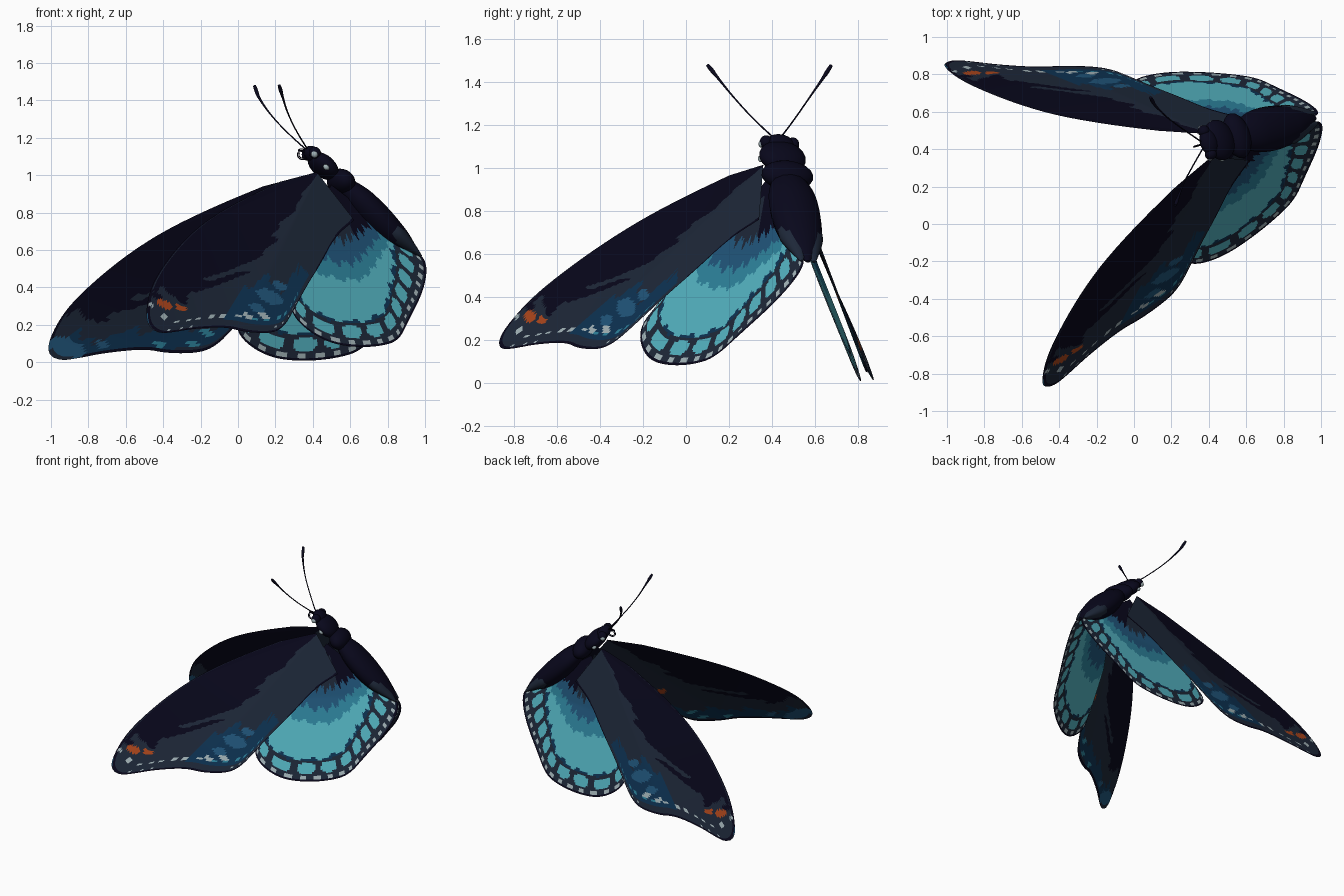
import bpy, bmesh, math
from mathutils import Vector, Matrix

cube = bpy.data.objects.get("Cube")
if cube:
    bpy.data.objects.remove(cube, do_unlink=True)

# Colours
def linear(c):
    return c / 12.92 if c <= 0.04045 else ((c + 0.055) / 1.055) ** 2.4

def material(name, hexcode):
    rgb = [linear(int(hexcode[i:i + 2], 16) / 255) for i in (0, 2, 4)]
    m = bpy.data.materials.new(name)
    m.use_nodes = True
    m.diffuse_color = (*rgb, 1)
    m.node_tree.nodes["Principled BSDF"].inputs["Base Color"].default_value = (*rgb, 1)
    return m

PALETTE = [material(*p) for p in (
    ("navy black", "08071B"), ("slate", "1D2738"), ("deep blue", "0D3252"),
    ("mid blue", "20557A"), ("teal", "2D829B"), ("light teal", "53B2C0"),
    ("pale grey", "A3B4B8"), ("orange", "AB451B"))]
NAVY, SLATE, DEEP, MID, TEAL, LIGHT, PALE, ORANGE = range(8)

# Body frame: the symmetry plane, the heading and the back
SIDE = Vector((-0.294, 0.952, -0.08)).normalized()
HEADING = Vector((-0.72, -0.17, 0.67))
HEADING = (HEADING - SIDE * HEADING.dot(SIDE)).normalized()
BACK = SIDE.cross(HEADING)
FRAME = Matrix((HEADING, SIDE, BACK)).transposed().to_4x4()

def mirror(p):
    return p + SIDE * 2 * (0.204 - p.dot(SIDE))

def centred(*p):
    p = Vector(p)
    return p + SIDE * (0.21 - p.dot(SIDE))

def link(name, data, mats):
    for m in mats:
        data.materials.append(m)
    ob = bpy.data.objects.new(name, data)
    bpy.context.collection.objects.link(ob)
    return ob

def finish(name, bm, mats):
    mesh = bpy.data.meshes.new(name)
    for face in bm.faces:
        face.smooth = True
    bm.to_mesh(mesh)
    bm.free()
    link(name, mesh, mats)

def ellipsoid(name, centre, radii, mat=NAVY):
    bm = bmesh.new()
    xf = Matrix.Translation(centre) @ FRAME @ Matrix.Diagonal((*radii, 1))
    bmesh.ops.create_uvsphere(bm, u_segments=24, v_segments=14, radius=1, matrix=xf)
    finish(name, bm, [PALETTE[mat]])

def tube(name, points, radii, size, flat=1, mat=NAVY):
    space = FRAME @ Matrix.Diagonal((1, 1, flat, 1))
    cu = bpy.data.curves.new(name, "CURVE")
    cu.dimensions = "3D"
    cu.bevel_depth = size
    cu.use_fill_caps = True
    sp = cu.splines.new("NURBS")
    sp.points.add(len(points) - 1)
    for knot, p, r in zip(sp.points, points, radii):
        knot.co = (*(space.inverted() @ p), 1)
        knot.radius = r
    sp.use_endpoint_u = True
    sp.order_u = 3
    link(name, cu, [PALETTE[mat]]).matrix_world = space

# Wing outlines as (y, z), fanned out from a root
def smooth_outline(pts, count):
    pts = [Vector(p) for p in pts]
    for _ in range(2):
        cut = [pts[0]]
        for a, b in zip(pts, pts[1:]):
            cut += [a.lerp(b, 0.25), a.lerp(b, 0.75)]
        pts = cut + [pts[-1]]
    lengths = [(b - a).length for a, b in zip(pts, pts[1:])]
    step = sum(lengths) / count
    out, k, done = [], 0, 0.0
    for i in range(count + 1):
        while k < len(lengths) - 1 and done + lengths[k] < i * step:
            done += lengths[k]
            k += 1
        out.append(pts[k].lerp(pts[k + 1], min(1, (i * step - done) / lengths[k])))
    return out

def wobble(t):
    return math.sin(t * 47) + 0.7 * math.sin(t * 113 + 1)

def fore_place(y, z):
    reach, slope = 0.36 - y, (1.01 - z) / max(0.36 - y, 0.001)
    front = min(1, max(0, 1 - (slope - 0.45) / 0.5))
    bow = 0.06 * math.sin(math.pi * min(reach / 1.2, 1)) * front
    return Vector((0.847 + 1.314 * y - 0.884 * z - bow, y, z))

def fore_under_place(y, z):
    return fore_place(y, z) - Vector((0.008, 0, 0))

def hind_place(y, z):
    root = max(0, z - 0.6) / 0.3
    return Vector((0.798 + 1.285 * y - 0.916 * z + 0.07 * root, y, z))

# Dots as (y, z, radius, colour)
DOTS = [(-0.725, 0.31, 0.027, ORANGE), (-0.67, 0.293, 0.018, ORANGE),
        (-0.725, 0.355, 0.02, NAVY), (-0.64, 0.33, 0.02, NAVY),
        (-0.76, 0.38, 0.013, PALE), (-0.79, 0.31, 0.014, PALE), (-0.77, 0.25, 0.013, PALE),
        (-0.37, 0.25, 0.02, PALE), (-0.44, 0.25, 0.016, PALE),
        (-0.28, 0.35, 0.045, MID), (-0.37, 0.29, 0.026, MID), (-0.2, 0.41, 0.025, MID)]
UNDER_DOTS = [(-0.1, 0.47, 0.028, ORANGE), (-0.8, 0.22, 0.055, MID), (-0.68, 0.22, 0.022, MID),
              (-0.5, 0.21, 0.018, TEAL), (-0.4, 0.2, 0.02, TEAL), (-0.33, 0.25, 0.018, TEAL)]

def dot_at(dots, y, z):
    return next((d[3] for d in dots if math.hypot(y - d[0], z - d[1]) < d[2]), None)

def is_navy(reach, slope, t):
    return reach < 1.08 and slope < 0.85 - 0.46 * (max(reach, 0.55) - 0.55) + 0.03 * wobble(t)

def fore_colour(u, v, margin, y, z):
    reach, slope = 0.36 - y, (1.01 - z) / (0.36 - y)
    dot = dot_at(DOTS, y, z)
    if dot is not None:
        return dot
    if is_navy(reach, slope, 0.6 * v + 0.5 * u):
        return SLATE if margin < 0.01 else NAVY
    if margin < 0.012:
        return NAVY
    if 0.66 < slope < 1.25 and 0.085 < margin < 0.108 and (u * 50) % 1 < 0.42:
        return PALE if slope < 0.95 else TEAL
    if 0.68 < slope < 1.25 and 0.025 < margin < 0.036 and (u * 50) % 1 < 0.2:
        return PALE
    if slope > 0.86 and 0.06 < margin < 0.36 + 0.05 * wobble(u * 2) and 0.4 < reach < 1:
        return DEEP
    return SLATE

def fore_under_colour(u, v, margin, y, z):
    reach, slope = 0.36 - y, (1.01 - z) / (0.36 - y)
    dot = dot_at(UNDER_DOTS, y, z)
    if dot is not None:
        return dot
    if margin < 0.012 or is_navy(reach, slope, 0.6 * v + 0.5 * u):
        return NAVY
    return DEEP if 0.66 < slope < 1.3 and 0.03 < margin < 0.15 + 0.03 * wobble(u * 2) else SLATE

def hind_colour(u, v, margin, y, z):
    jag = 0.012 * wobble(u * 1.3)
    if margin < 0.01 or (u > 0.95 and v < 0.88):
        return NAVY
    if margin < 0.045:
        return PALE if 0.015 < margin < 0.034 and (u * 20) % 1 < 0.42 else SLATE
    if margin < 0.14:
        cell = abs((u * 11) % 1 - 0.5) / 0.37
        row = abs(margin - 0.09) / 0.036
        return LIGHT if cell ** 3 + row ** 3 < 1 else SLATE
    if margin < 0.155 + jag:
        return DEEP
    for mat, start, slant, rough in ((LIGHT, 0.55, 0.1, 1), (TEAL, 0.44, 0.12, 1.6), (MID, 0.27, 0.18, 2.2)):
        if v > start + slant * u + jag * rough:
            return mat
    return SLATE if u < 0.62 and v > 0.1 else NAVY

def wing(name, root, outline, place, colour, across, along, flip):
    rim = smooth_outline(outline, across)
    root = Vector(root)
    bm = bmesh.new()
    def vert(p):
        return bm.verts.new(mirror(place(*p)) if flip else place(*p))
    rows = [[vert(root.lerp(p, j / along)) for p in rim] for j in range(1, along + 1)]
    hub = vert(root)
    for j in range(along):
        for i in range(across):
            v, end = (j + 0.5) / along, rim[i].lerp(rim[i + 1], 0.5)
            inner = [rows[j - 1][i + 1], rows[j - 1][i]] if j else [hub]
            loop = [rows[j][i], rows[j][i + 1]] + inner
            face = bm.faces.new(loop[::-1] if flip else loop)
            face.material_index = colour((i + 0.5) / across, v, (1 - v) * (end - root).length, *root.lerp(end, v))
    finish(name, bm, PALETTE)

FORE = [(0.2, 0.965), (0, 0.87), (-0.2, 0.765), (-0.4, 0.64), (-0.6, 0.495), (-0.73, 0.385),
        (-0.84, 0.26), (-0.875, 0.19), (-0.86, 0.155), (-0.8, 0.16), (-0.7, 0.18), (-0.56, 0.19),
        (-0.5, 0.16), (-0.4, 0.155), (-0.33, 0.19), (-0.25, 0.26), (-0.1, 0.4), (0.05, 0.53),
        (0.2, 0.67), (0.34, 0.76)]
HIND = [(-0.13, 0.37), (-0.21, 0.27), (-0.215, 0.18), (-0.17, 0.105), (-0.08, 0.08), (0.03, 0.085),
        (0.13, 0.115), (0.25, 0.225), (0.4, 0.36), (0.5, 0.47), (0.545, 0.54), (0.55, 0.59)]
for flip, side in ((False, "right"), (True, "left")):
    wing(side + "_forewing", (0.36, 1.015), FORE, fore_place, fore_colour, 230, 80, flip)
    wing(side + "_forewing_underside", (0.36, 1.015), FORE, fore_under_place, fore_under_colour, 150, 60, flip)
    wing(side + "_hindwing", (0.38, 0.95), HIND, hind_place, hind_colour, 150, 75, flip)

# Head, thorax and abdomen
chest = centred(0.455, 0.45, 1.05)
ellipsoid("head", centred(0.40, 0.44, 1.11), (0.055, 0.07, 0.04))
ellipsoid("front_thorax", chest, (0.095, 0.112, 0.055))
ellipsoid("rear_thorax", centred(0.55, 0.475, 0.965), (0.075, 0.125, 0.065))
spine = [centred(*p) for p in ((0.56, 0.47, 0.95), (0.62, 0.48, 0.895), (0.71, 0.5, 0.8),
                               (0.80, 0.52, 0.71), (0.89, 0.545, 0.635), (0.97, 0.57, 0.565))]
tube("abdomen", spine, [0.7, 1.1, 1.24, 1.14, 0.8, 0.1], 0.1, flat=0.68)

# Flank patches, eyes, pale spots and antennae on both sides
stalk = [Vector(p) for p in ((0.375, 0.415, 1.135), (0.325, 0.33, 1.21), (0.265, 0.22, 1.33),
                             (0.235, 0.14, 1.43), (0.228, 0.12, 1.455), (0.22, 0.10, 1.48))]
for sign, side in ((-1, "right"), (1, "left")):
    out = SIDE * sign
    tube(side + "_flank", [p + out * 0.03 for p in spine[2:]], [0.4, 0.9, 0.6, 0.08], 0.1, 0.68, SLATE)
    ellipsoid(side + "_eye", centred(0.39, 0.44, 1.115) + out * 0.065, (0.032, 0.03, 0.032))
    ellipsoid(side + "_cheek_spot", centred(0.39, 0.44, 1.115) + out * 0.085 - BACK * 0.012, (0.018, 0.013, 0.018), PALE)
    ellipsoid(side + "_chest_spot", chest + out * 0.1 - BACK * 0.02, (0.018, 0.014, 0.015), PALE)
    lean = Vector((0.008, 0.004, 0.009))
    path = stalk if sign < 0 else [mirror(p) + lean * i for i, p in enumerate(stalk)]
    tube(side + "_antenna", path, [1, 0.9, 0.9, 1.6, 2.9, 2], 0.004)

# Coiled tongue
coil = [centred(0.40, 0.44, 1.11)]
for i in range(41):
    angle, r = i * math.pi / 10, 0.032 - 0.0004 * i
    coil.append(centred(0.34, 0.425, 1.11) + HEADING * r * math.cos(angle) + BACK * r * math.sin(angle))
tube("tongue", coil, [1] * len(coil), 0.003)
